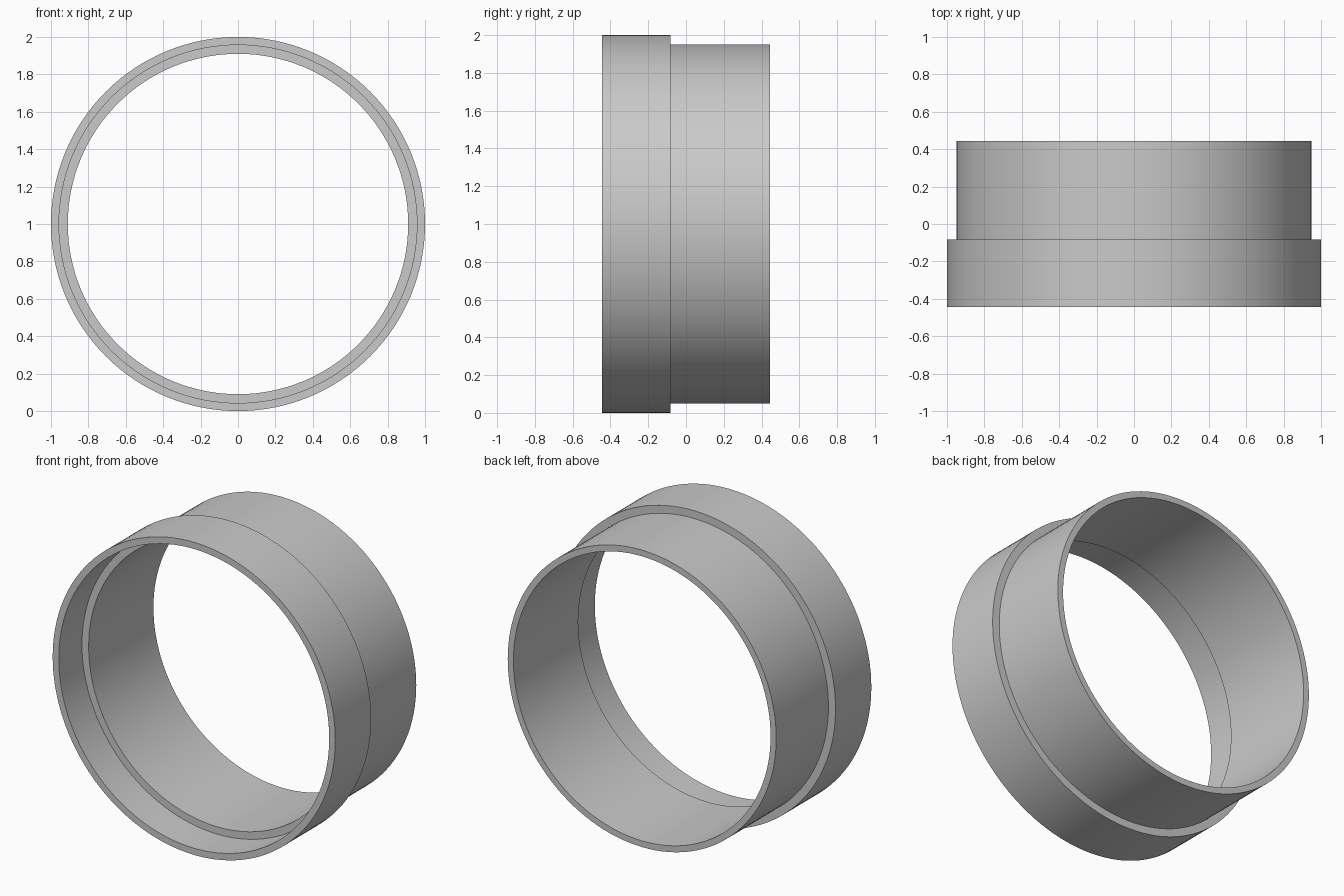
import bpy
import bmesh
import math

default = bpy.data.objects.get("Cube")
if default:
    bpy.data.objects.remove(default, do_unlink=True)

# Plain grey material
grey = bpy.data.materials.new("light_grey")
grey.use_nodes = True
colour = (0.59, 0.59, 0.59, 1)
grey.diffuse_color = colour
grey.node_tree.nodes["Principled BSDF"].inputs["Base Color"].default_value = colour

# Stepped wall section as (radius, y): wide socket in front, narrow sleeve behind
FRONT, SHOULDER, LEDGE, BACK = -0.445, -0.083, -0.21, 0.445
section = [
    (1.0, FRONT), (1.0, SHOULDER), (0.95, SHOULDER), (0.95, BACK),
    (0.91, BACK), (0.91, LEDGE), (0.957, LEDGE), (0.957, FRONT),
]


def revolve(name, profile, segments, height):
    """Sweep a closed section around the y axis."""
    bm = bmesh.new()
    rings = []
    for i in range(segments):
        a = math.tau * i / segments
        rings.append([bm.verts.new((r * math.cos(a), y, height + r * math.sin(a)))
                      for r, y in profile])
    count = len(profile)
    for i, ring in enumerate(rings):
        after = rings[(i + 1) % segments]
        for j in range(count):
            k = (j + 1) % count
            bm.faces.new((ring[j], ring[k], after[k], after[j]))
    bmesh.ops.recalc_face_normals(bm, faces=bm.faces)
    mesh = bpy.data.meshes.new(name)
    bm.to_mesh(mesh)
    bm.free()
    obj = bpy.data.objects.new(name, mesh)
    bpy.context.collection.objects.link(obj)
    return obj


# Stepped ring, smooth around and sharp at the rims
ring = revolve("stepped_ring", section, 128, 1.0)
ring.data.materials.append(grey)
bpy.ops.object.select_all(action="DESELECT")
ring.select_set(True)
bpy.context.view_layer.objects.active = ring
bpy.ops.object.shade_smooth_by_angle(angle=math.radians(30))
